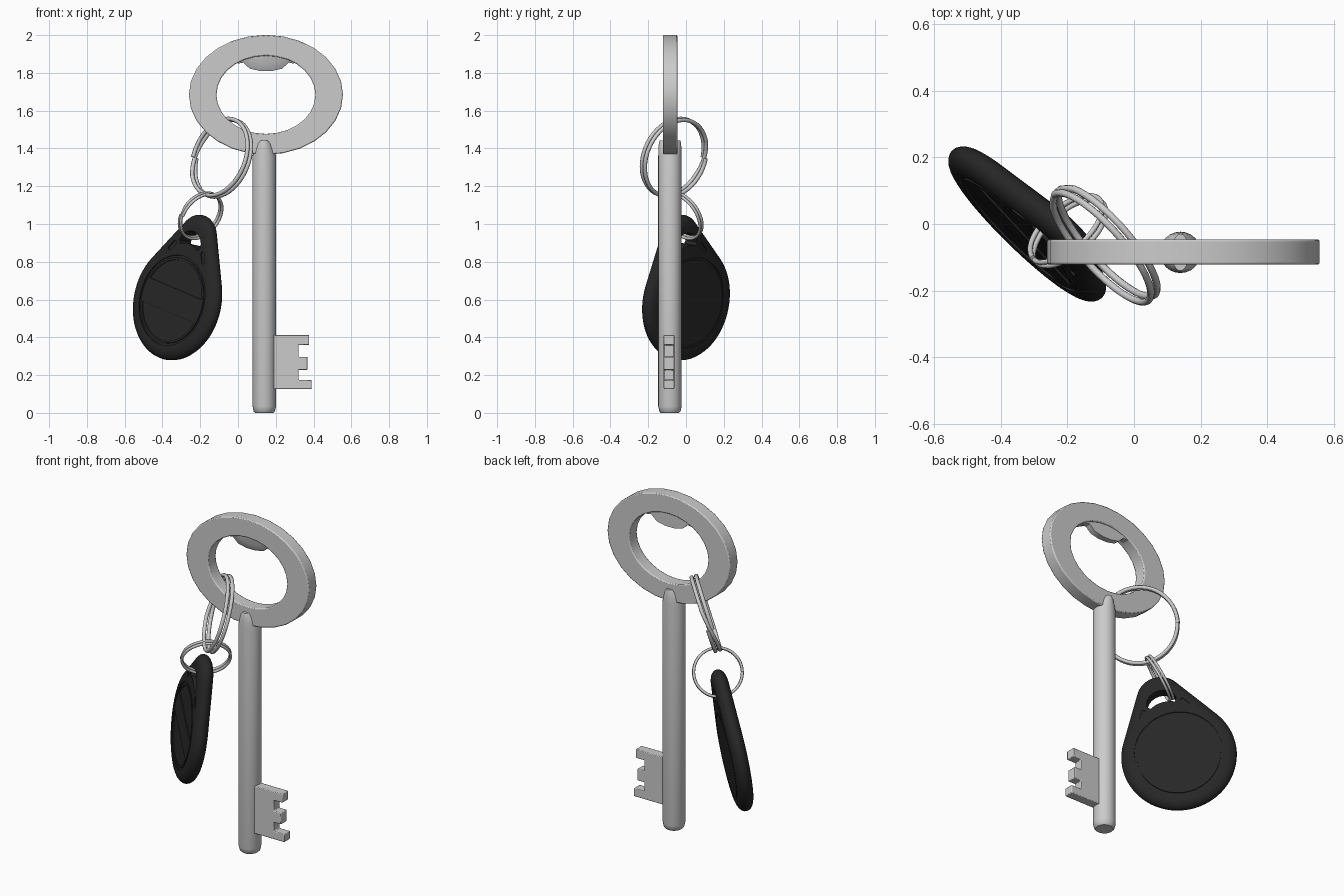
import bpy, bmesh
from math import sin, cos, pi, asin, radians
from mathutils import Matrix, Vector

if "Cube" in bpy.data.objects:
    bpy.data.objects.remove(bpy.data.objects["Cube"])

FACE_FRONT = Matrix.Rotation(pi / 2, 4, 'X')    # local xy -> world xz, local z -> -y


def finish(name, bm, matrix=Matrix(), mat=None, angle=35):
    bmesh.ops.recalc_face_normals(bm, faces=bm.faces)
    me = bpy.data.meshes.new(name)
    bm.to_mesh(me)
    bm.free()
    ob = bpy.data.objects.new(name, me)
    bpy.context.collection.objects.link(ob)
    ob.matrix_world = matrix
    if mat:
        me.materials.append(mat)
    activate(ob)
    bpy.ops.object.shade_smooth_by_angle(angle=radians(angle))
    return ob


def activate(ob):
    bpy.ops.object.select_all(action='DESELECT')
    ob.select_set(True)
    bpy.context.view_layer.objects.active = ob


def loft(bm, loops, caps=True, closed=False):
    rows = [[bm.verts.new(p) for p in loop] for loop in loops]
    n = len(rows[0])
    pairs = list(zip(rows, rows[1:]))
    if closed:
        pairs.append((rows[-1], rows[0]))
    for a, b in pairs:
        for i in range(n):
            j = (i + 1) % n
            bm.faces.new((a[i], a[j], b[j], b[i]))
    if caps and not closed:
        bm.faces.new(rows[0])
        bm.faces.new(rows[-1])


def prism(bm, pts, z0, z1):
    loft(bm, [[(x, y, z) for x, y in pts] for z in (z0, z1)])


def ellipse(rx, ry, z, n):
    return [(rx * cos(2 * pi * i / n), ry * sin(2 * pi * i / n), z) for i in range(n)]


def flat_ring(bm, outer, inner, z0, z1, n):
    loft(bm, [ellipse(*outer, z0, n), ellipse(*outer, z1, n),
              ellipse(*inner, z1, n), ellipse(*inner, z0, n)], closed=True)


def bevel(ob, width):
    m = ob.modifiers.new("bevel", 'BEVEL')
    m.width, m.segments, m.limit_method, m.angle_limit = width, 2, 'ANGLE', radians(40)


# Key bow: oval ring
bm = bmesh.new()
flat_ring(bm, (0.408, 0.317), (0.262, 0.207), -0.038, 0.038, 28)
bevel(finish("key_bow", bm, Matrix.Translation((0.148, -0.084, 1.684)) @ FACE_FRONT), 0.006)

# Bottle opener lip inside the bow, sloping back from the front
bm = bmesh.new()
lip = [(-0.15, 0.165), (-0.12, 0.17), (-0.085, 0.138), (-0.03, 0.126),
       (0.03, 0.126), (0.085, 0.138), (0.12, 0.17), (0.15, 0.165)]
top = [(0.12, 0.225), (-0.12, 0.225)]
loft(bm, [[(x, y, -0.03) for x, y in lip + top],
          [(x, y, 0.005) for x, y in lip + top],
          [(x * 0.95, y + 0.045, 0.028) for x, y in lip] + [(x, y, 0.028) for x, y in top]])
finish("opener_lip", bm, Matrix.Translation((0.148, -0.084, 1.684)) @ FACE_FRONT)

# Key shaft, with a wedge-like rounded top
bm = bmesh.new()
sections = [(0.048, 0.048, 0), (0.056, 0.056, 0.008), (0.062, 0.062, 0.035), (0.062, 0.062, 1.36),
            (0.053, 0.061, 1.395), (0.042, 0.059, 1.425), (0.026, 0.055, 1.443)]
loft(bm, [ellipse(rx, ry, z, 24) for rx, ry, z in sections])
finish("key_shaft", bm, Matrix.Translation((0.139, -0.085, 0)))

# Key bit with teeth
bm = bmesh.new()
prism(bm, [(0.17, 0.127), (0.39, 0.127), (0.39, 0.175), (0.32, 0.175), (0.32, 0.228),
           (0.368, 0.228), (0.368, 0.297), (0.32, 0.297), (0.32, 0.36), (0.377, 0.36),
           (0.377, 0.413), (0.17, 0.413)], -0.028, 0.028)
bevel(finish("key_bit", bm, Matrix.Translation((0, -0.09, 0)) @ FACE_FRONT), 0.004)


# Split rings: two flat turns joined by a short step
def split_ring(name, centre, normal, radius, wire, gap):
    cu = bpy.data.curves.new(name, 'CURVE')
    cu.dimensions = '3D'
    cu.bevel_depth, cu.bevel_resolution, cu.use_fill_caps = wire, 2, True
    sp = cu.splines.new('POLY')
    n = 96
    sp.points.add(n)
    for i, p in enumerate(sp.points):
        t = 4 * pi * i / n
        step = min(1, max(-1, (t - 2 * pi) / 0.5))
        p.co = (radius * cos(t), radius * sin(t), gap * step, 1)
    sp.use_smooth = True
    ob = bpy.data.objects.new(name, cu)
    bpy.context.collection.objects.link(ob)
    ob.matrix_world = Matrix.Translation(centre) @ Vector(normal).to_track_quat('Z', 'Y').to_matrix().to_4x4()


split_ring("large_split_ring", (-0.088, -0.062, 1.351), (0.716, 0.635, -0.288), 0.212, 0.011, 0.013)
split_ring("small_split_ring", (-0.198, -0.02, 1.044), (-0.58, 0.66, 0.47), 0.133, 0.008, 0.009)

# Fob frame: local y runs to the tip, local z is the front face
nz = Vector((-0.69, -0.705, 0.15)).normalized()
up = Vector((0.306, -0.09, 0.945))
up = (up - nz * up.dot(nz)).normalized()
side = up.cross(nz)
fob_matrix = Matrix.Translation((-0.32, 0, 0.59)) @ Matrix((side, up, nz)).transposed().to_4x4()

black = bpy.data.materials.new("black_plastic")
black.diffuse_color = (0.02, 0.02, 0.02, 1)
black.use_nodes = True
black.node_tree.nodes["Principled BSDF"].inputs["Base Color"].default_value = black.diffuse_color
R, TIP_R, TIP_Y, H = 0.315, 0.13, 0.348, 0.043
slope = asin((R - TIP_R) / TIP_Y)


def teardrop(inset, z, n=24):
    pts = []
    for i in range(n + 1):       # tip arc
        a = slope + (pi - 2 * slope) * i / n
        pts.append(((TIP_R - inset) * cos(a), TIP_Y + (TIP_R - inset) * sin(a), z))
    for i in range(2 * n + 1):   # large round end
        a = pi - slope + (pi + 2 * slope) * i / (2 * n)
        pts.append(((R - inset) * cos(a), (R - inset) * sin(a), z))
    return pts


# Fob body with rounded rim
bm = bmesh.new()
rim = [radians(-90 + 15 * i) for i in range(13)]
loft(bm, [teardrop(0.06 * (1 - cos(t)), H * sin(t)) for t in rim])
fob = finish("key_fob", bm, fob_matrix, black, 30)

# Fob cut-outs
bm = bmesh.new()
hole = [(0.083 * cos(pi * i / 16), 0.312 + 0.072 * sin(pi * i / 16)) for i in range(17)]
hole += [(-0.07, 0.297), (-0.035, 0.31), (0, 0.314), (0.035, 0.31), (0.07, 0.297)]
prism(bm, hole, -0.1, 0.1)
for face in (-1, 1):
    lo, hi = sorted((face * (H - 0.007), face * (H + 0.03)))
    flat_ring(bm, (0.242, 0.242), (0.23, 0.23), lo, hi, 64)
    for s in (-1, 1):            # small slots beside the hole
        slot = []
        for i in range(16):
            a = 2 * pi * (i + 0.5) / 16
            p = Vector((0.012 * cos(a), 0.012 * sin(a) + (0.022 if sin(a) > 0 else -0.022)))
            p.rotate(Matrix.Rotation(s * slope, 2))
            slot.append((s * 0.122 + p.x, 0.272 + p.y))
        prism(bm, slot, lo, hi)
a0 = asin(0.065 / 0.218)
for turn in (0, pi):             # two recessed panels either side of the band
    arc = [turn + a0 + (pi - 2 * a0) * i / 24 for i in range(25)]
    prism(bm, [(0.218 * cos(a), 0.218 * sin(a)) for a in arc], H - 0.006, H + 0.03)
cutter = finish("fob_cutter", bm, fob_matrix)
cutter.hide_render = True
m = fob.modifiers.new("cut", 'BOOLEAN')
m.operation, m.solver, m.object = 'DIFFERENCE', 'EXACT', cutter
activate(fob)
bpy.ops.object.modifier_apply(modifier=m.name)
bpy.data.objects.remove(cutter)
bpy.ops.object.shade_smooth_by_angle(angle=radians(30))
